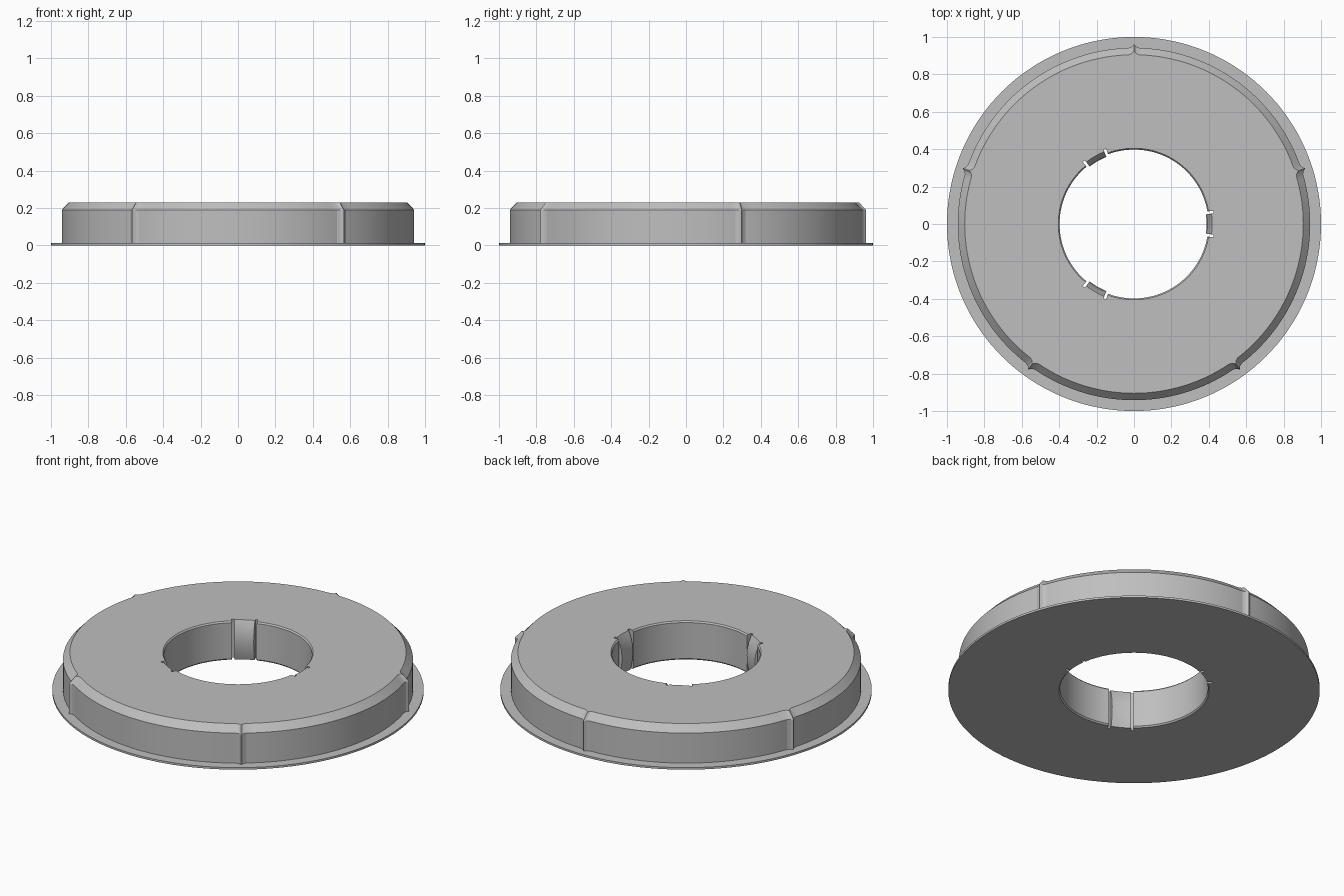
import bpy, bmesh, math

if "Cube" in bpy.data.objects:
    bpy.data.objects.remove(bpy.data.objects["Cube"])

TAU = math.tau
H = 0.23                                    # total height
RIBS = [math.radians(90 + 72 * k) for k in range(5)]
TABS = [math.radians(120 * k) for k in range(3)]
SLOT_IN, SLOT_OUT = 0.133, 0.168            # angular limits of each slot
EPS = 0.0004


def diff(a, b):
    """Signed smallest angle between a and b."""
    return (a - b + math.pi) % TAU - math.pi


# Angular stations: even steps plus exact rib and slot corners
special = []
for r in RIBS:
    special += [r + s * d for d in (0.012, 0.03) for s in (-1, 1)] + [r]
for t in TABS:
    special += [t + s * d for s in (-1, 1)
                for d in (SLOT_IN - EPS, SLOT_IN + EPS, SLOT_OUT - EPS, SLOT_OUT + EPS)]
special = [a % TAU for a in special]
even = [TAU * k / 144 for k in range(144)]
even = [a for a in even if all(abs(diff(a, s)) > 0.008 for s in special)]
angles = sorted(special + even)


def rib(a):
    """Extra outer radius of the small pointed ribs."""
    d = min(abs(diff(a, r)) for r in RIBS)
    if d >= 0.03:
        return 0.0
    if d >= 0.012:
        return 0.007 * (0.03 - d) / 0.018
    return 0.007 + 0.013 * (0.012 - d) / 0.012


def bore(a, z):
    """Inner radius: plain bore, slots, and bowed spring tabs."""
    d = min(abs(diff(a, t)) for t in TABS)
    if SLOT_IN < d < SLOT_OUT:
        return 0.43
    if d <= SLOT_IN:
        t = z / H
        return 0.388 + (0.03 if t > 0.5 else 0.018) * (2 * t - 1) ** 2
    return 0.405 if z < 0.001 or z > H - 0.001 else 0.398


# Closed cross-section, from the flange over the top and down the bore
section = [
    (lambda a: 1.0, 0.0),
    (lambda a: 1.0, 0.012),
    (lambda a: 0.942 + rib(a), 0.012),
    (lambda a: 0.942 + rib(a), 0.19),
    (lambda a: 0.905 + rib(a), H),
]
for z in (H, 0.222, 0.19, 0.155, 0.115, 0.075, 0.04, 0.008, 0.0):
    section.append((lambda a, z=z: bore(a, z), z))

bm = bmesh.new()
rings = [[bm.verts.new((f(a) * math.cos(a), f(a) * math.sin(a), z)) for a in angles]
         for f, z in section]
n, m = len(angles), len(rings)
for i in range(m):
    lo, hi = rings[i], rings[(i + 1) % m]
    for j in range(n):
        k = (j + 1) % n
        bm.faces.new((lo[j], lo[k], hi[k], hi[j]))
bmesh.ops.recalc_face_normals(bm, faces=bm.faces)

mesh = bpy.data.meshes.new("flanged_ring")
bm.to_mesh(mesh)
bm.free()
ring = bpy.data.objects.new("flanged_ring", mesh)
bpy.context.collection.objects.link(ring)

# Plain grey finish
grey = bpy.data.materials.new("light_grey")
grey.diffuse_color = (0.52, 0.52, 0.52, 1)
grey.use_nodes = True
grey.node_tree.nodes["Principled BSDF"].inputs["Base Color"].default_value = grey.diffuse_color
mesh.materials.append(grey)

bpy.context.view_layer.objects.active = ring
ring.select_set(True)
bpy.ops.object.shade_smooth_by_angle(angle=math.radians(20))
